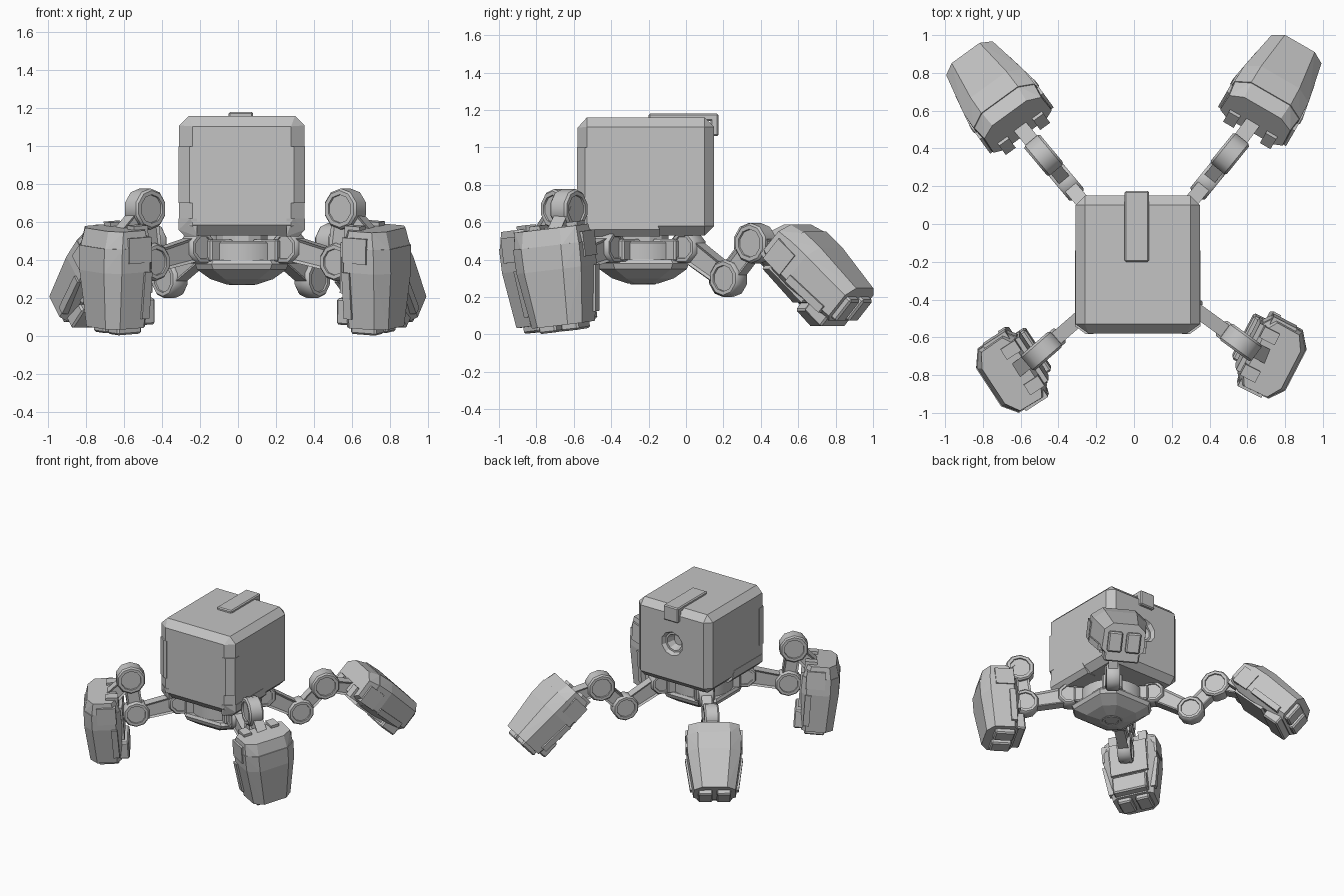
import bpy, bmesh
from math import radians, sin, cos, pi
from mathutils import Vector, Matrix

default = bpy.data.objects.get("Cube")
if default:
    bpy.data.objects.remove(default, do_unlink=True)

grey = bpy.data.materials.new("plain_grey")
grey.use_nodes = True
COLOUR = (0.55, 0.55, 0.55, 1)
grey.diffuse_color = COLOUR
grey.node_tree.nodes["Principled BSDF"].inputs["Base Color"].default_value = COLOUR

CENTRE = Vector((0.02, -0.23, 0))
ID = Matrix.Identity(4)


def finish(name, bm, mat=ID, smooth=False):
    bmesh.ops.recalc_face_normals(bm, faces=bm.faces)
    me = bpy.data.meshes.new(name)
    bm.to_mesh(me)
    bm.free()
    me.transform(mat)
    me.materials.append(grey)
    ob = bpy.data.objects.new(name, me)
    bpy.context.collection.objects.link(ob)
    if smooth:
        bpy.ops.object.select_all(action='DESELECT')
        ob.select_set(True)
        bpy.context.view_layer.objects.active = ob
        bpy.ops.object.shade_smooth_by_angle(angle=radians(40))
    return ob


def hull(name, points, mat=ID):
    """Convex solid around a few points."""
    bm = bmesh.new()
    for p in points:
        bm.verts.new(p)
    bmesh.ops.convex_hull(bm, input=list(bm.verts))
    bmesh.ops.dissolve_limit(bm, angle_limit=0.02, verts=bm.verts, edges=bm.edges)
    return finish(name, bm, mat)


def box(name, lo, hi, mat=ID, bevel=0.0):
    lo, hi = Vector(lo), Vector(hi)
    bm = bmesh.new()
    bmesh.ops.create_cube(bm, size=1)
    for v in bm.verts:
        v.co = Vector((v.co[i] * (hi[i] - lo[i]) + (lo[i] + hi[i]) / 2 for i in range(3)))
    if bevel:
        bmesh.ops.bevel(bm, geom=bm.edges[:], offset=bevel, segments=1, affect='EDGES')
    return finish(name, bm, mat)


def lathe(name, profile, sides, mat=ID, smooth=False):
    """Closed solid from a (radius, height) profile round z."""
    bm = bmesh.new()
    rings = [[bm.verts.new((r * cos(2 * pi * (i + .5) / sides), r * sin(2 * pi * (i + .5) / sides), z))
              for i in range(sides)] for r, z in profile]
    for a, b in zip(rings, rings[1:]):
        for i in range(sides):
            j = (i + 1) % sides
            bm.faces.new((a[i], a[j], b[j], b[i]))
    bm.faces.new(rings[0])
    bm.faces.new(rings[-1])
    return finish(name, bm, mat, smooth)


def frame(origin, azimuth, pitch):
    """Axes: length (pitched down), sideways, outward."""
    a, p = radians(azimuth), radians(pitch)
    u = Vector((cos(a) * cos(p), sin(a) * cos(p), -sin(p)))
    n = Vector((cos(a) * sin(p), sin(a) * sin(p), cos(p)))
    m = Matrix((u, n.cross(u), n)).transposed().to_4x4()
    m.translation = origin
    return m


def joint(name, at, azimuth, radius, width, sides=10):
    """Knuckle drum with recessed end caps, axis across the leg."""
    h, r = width / 2, radius
    prof = [(r * .68, -h + .01), (r * .7, -h), (r * .9, -h), (r, -h + .012),
            (r, h - .012), (r * .9, h), (r * .7, h), (r * .68, h - .01)]
    lathe(name, prof, sides, frame(at, azimuth, 0) @ Matrix.Rotation(pi / 2, 4, 'X'), True)


def beam(name, a, b, width, h0, h1):
    """Tapered link with recessed side panels."""
    d = b - a
    u = d.normalized()
    w = Vector((-u.y, u.x, 0)).normalized()
    m = Matrix((u, w, u.cross(w))).transposed().to_4x4()
    m.translation = a
    bm = bmesh.new()
    bmesh.ops.create_cube(bm, size=1)
    for v in bm.verts:
        end = v.co.x > 0
        v.co = Vector((d.length if end else 0, v.co.y * width, v.co.z * (h1 if end else h0)))
    sides = [f for f in bm.faces if abs(f.normal.y) > .9]
    bmesh.ops.inset_individual(bm, faces=sides, thickness=.02, depth=-.01)
    finish(name, bm, m)


# ---- body: chamfered cube with a wider chamfer round the front panel
X, Z, C = 0.33, 0.315, 0.05
mid = Vector((0.02, 0, 0.845))
pts = []
for sx in (-1, 1):
    for sz in (-1, 1):
        for y, inner, cx, cz in ((-0.58, -0.53, .07, .055), (0.15, 0.10, C, C)):
            pts += [mid + Vector((sx * (X - cx), y, sz * (Z - cz))),
                    mid + Vector((sx * X, inner, sz * (Z - C))),
                    mid + Vector((sx * (X - C), inner, sz * Z))]
body = hull("body", pts)
cutter = lathe("port_cutter", [(.045, -.09), (.065, -.03), (.08, -.03), (.1, .01)], 10,
               Matrix.Translation((0.02, 0.15, 0.87)) @ Matrix.Rotation(-pi / 2, 4, 'X'))
mod = body.modifiers.new("rear_port", 'BOOLEAN')
mod.object, mod.operation, mod.solver = cutter, 'DIFFERENCE', 'EXACT'
bpy.context.view_layer.objects.active = body
bpy.ops.object.modifier_apply(modifier=mod.name)
bpy.data.objects.remove(cutter, do_unlink=True)

# Top latch that folds over the back
box("top_latch", (-.05, -.2, 1.14), (.08, .175, 1.18), bevel=.008)
box("latch_flap", (-.05, .13, 1.06), (.08, .175, 1.175), bevel=.008)

# Corner strips over the front chamfer, and lower skirts on both sides
for s, side in ((1, "left"), (-1, "right")):
    strip = ((.25, -.50), (.25, -.583), (.275, -.583), (.333, -.54), (.333, -.49))
    hull(side + "_corner_strip", [(.02 + s * x, y, z) for x, y in strip for z in (.70, 1.0)])
    skirt = ((.235, -.57, .525), (.235, -.582, .62), (.27, -.582, .62), (.333, -.53, .62), (.333, -.53, .56),
             (.30, -.53, .525), (.333, -.17, .62), (.333, -.14, .56), (.30, -.14, .525), (.235, -.14, .525))
    hull(side + "_skirt", [(.02 + s * x, y, z) for x, y, z in skirt])

# ---- turret below the body: drum on a faceted square-cornered bowl
at = Matrix.Translation(CENTRE)
lathe("neck", [(.14, .48), (.14, .56)], 12, at)
lathe("hip_drum", [(.22, .37), (.235, .385), (.235, .49), (.22, .50)], 24, at, True)
bowl = []
for far, near, z in ((.235, .15, .40), (.245, .16, .38), (.235, .15, .35), (.165, .09, .30), (.08, .04, .272)):
    for sx in (-1, 1):
        for sy in (-1, 1):
            bowl += [(sx * far, sy * near, z), (sx * near, sy * far, z)]
hull("bowl", bowl, at)
lathe("bowl_cap", [(.045, .275), (.05, .268), (.07, .268), (.075, .28)], 12, at)


def foot(tag, origin, azimuth, pitch, spin):
    m = frame(origin, azimuth, pitch) @ Matrix.Rotation(radians(spin), 4, 'Z')

    def section(u, k, kn):
        half = ((.12, .14), (.20, .08), (.205, -.09), (.15, -.13))
        return [(u, s * w * k, n * kn) for w, n in half for s in (-1, 1)]

    hull(tag + "_foot_shell", section(-.18, 1, 1) + section(-.05, .98, 1.03) + section(.25, .76, .86), m)
    hull(tag + "_foot_cap", section(-.27, .93, .78) + section(-.17, .985, .98), m)
    box(tag + "_inner_plate", (-.20, -.14, -.145), (.07, .14, -.05), m)
    box(tag + "_toe_lip", (.10, -.13, -.17), (.24, .13, -.05), m, .01)
    for s, side in ((1, "a"), (-1, "b")):
        def pair(name, u0, u1, w0, w1, n0, n1, bevel=0.0):
            box(f"{tag}_{name}_{side}", (u0, min(s * w0, s * w1), n0), (u1, max(s * w0, s * w1), n1), m, bevel)
        pair("heel_horn", -.235, -.10, .15, .208, -.10, .04)
        pair("ankle_step", -.29, -.15, .08, .145, -.12, -.03)
        pair("toe_pad", .22, .285, .015, .12, -.09, .06, .01)
        # Side rail along the lower edge
        hull(f"{tag}_side_rail_{side}", [(u, s * w, n) for u, w in ((-.05, .213), (.2, .178), (-.05, .1), (.2, .1))
                                         for n in (-.10, -.055)], m)
    return m


def leg(tag, azimuth, knee, ankle, foot_at, foot_azimuth, pitch, foot_grip, spin=0):
    a = radians(azimuth)

    def spot(r, z):
        return CENTRE + Vector((cos(a) * r, sin(a) * r, z))

    hip, k, an = spot(.31, .465), spot(*knee), spot(*ankle)
    box(tag + "_hip_socket", (.12, -.075, .39), (.28, .075, .51), frame(CENTRE, azimuth, 0), .01)
    joint(tag + "_hip_joint", hip, azimuth, .09, .11, 8)
    beam(tag + "_upper_arm", hip, k, .075, .13, .11)
    joint(tag + "_knee_joint", k, azimuth, .1, .1)
    beam(tag + "_lower_arm", k, an, .07, .11, .11)
    joint(tag + "_ankle_joint", an, azimuth, .108, .11)
    m = foot(tag, Vector(foot_at), foot_azimuth, pitch, spin)
    beam(tag + "_ankle_link", an, m @ Vector(foot_grip), .08, .09, .11)


# ---- four legs: front feet stand upright, rear feet stretch backwards
front = dict(knee=(.635, .39), ankle=(.675, .67), pitch=94, foot_grip=(-.2, 0, -.04))
rear = dict(knee=(.59, .30), ankle=(.775, .488), pitch=42, foot_grip=(-.18, 0, -.04))
leg("front_left", -36, foot_at=(.73, -.69, .30), foot_azimuth=-27, spin=6, **front)
leg("front_right", 221, foot_at=(-.65, -.77, .30), foot_azimuth=213, spin=-5, **front)
leg("rear_left", 51, foot_at=(.745, .725, .325), foot_azimuth=60, **rear)
leg("rear_right", 130, foot_at=(-.735, .69, .325), foot_azimuth=126, **rear)
